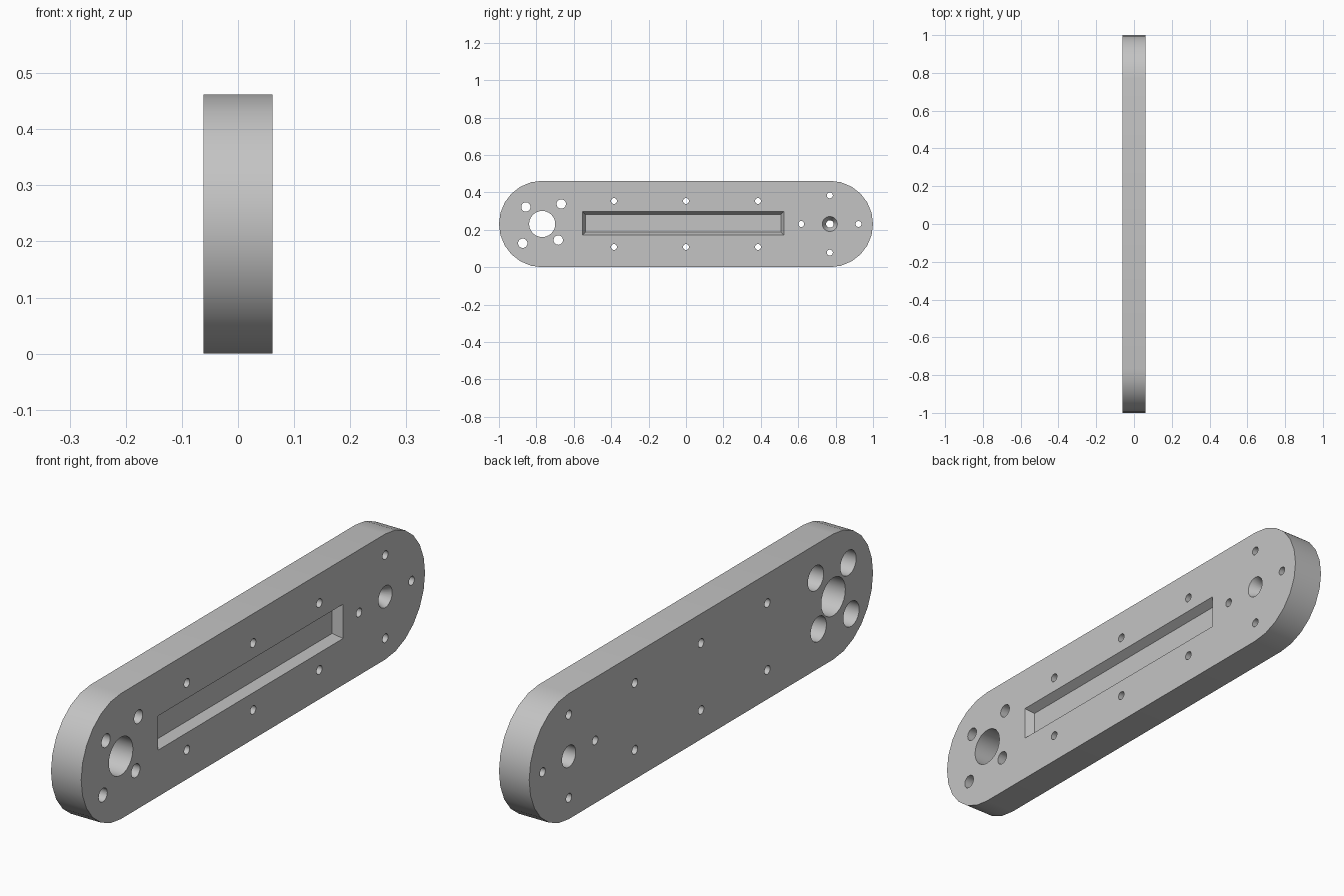
import bpy, bmesh
from math import pi, cos, sin
from mathutils import Vector

if "Cube" in bpy.data.objects:
    bpy.data.objects.remove(bpy.data.objects["Cube"])

HALF = 0.0615      # half thickness
R = 0.231          # end radius, also height of the centre line
END = 1 - R        # y of the end centres
OUT = HALF + 0.02  # cutters reach past the faces

grey = bpy.data.materials.new("plain grey")
grey.use_nodes = True
grey.diffuse_color = (0.55, 0.55, 0.55, 1)
grey.node_tree.nodes["Principled BSDF"].inputs["Base Color"].default_value = grey.diffuse_color


def loft(name, sections):
    """Solid through matching (x, [(y, z), ...]) sections."""
    bm = bmesh.new()
    rings = [[bm.verts.new((x, y, z)) for y, z in pts] for x, pts in sections]
    n = len(rings[0])
    for a, b in zip(rings, rings[1:]):
        for i in range(n):
            j = (i + 1) % n
            bm.faces.new((a[i], a[j], b[j], b[i]))
    bm.faces.new(rings[0])
    bm.faces.new(rings[-1])
    bmesh.ops.recalc_face_normals(bm, faces=bm.faces)
    mesh = bpy.data.meshes.new(name)
    bm.to_mesh(mesh)
    bm.free()
    mesh.materials.append(grey)
    obj = bpy.data.objects.new(name, mesh)
    bpy.context.collection.objects.link(obj)
    return obj


def circle(y, z, r, n=24):
    return [(y + r * cos(2 * pi * i / n), z + r * sin(2 * pi * i / n)) for i in range(n)]


def rectangle(y0, y1, z0, z1, inset=0.0):
    y0, y1, z0, z1 = y0 + inset, y1 - inset, z0 + inset, z1 - inset
    return [(y0, z0), (y1, z0), (y1, z1), (y0, z1)]


# Plate with rounded ends
outline = []
for side in (1, -1):
    for i in range(13):
        a = -pi / 2 + pi * i / 12
        outline.append((side * (END + R * cos(a)), R + side * R * sin(a)))
plate = loft("arm_plate", [(-HALF, outline), (HALF, outline)])

cutters = []


def hole(name, y, z, steps):
    cutters.append(loft(name, [(x, circle(y, z, r)) for x, r in steps]))


def through(name, y, z, r):
    hole(name, y, z, [(-OUT, r), (OUT, r)])


# Main shaft hole and its four bolt holes, recessed on the back
through("shaft_hole", -END, R, 0.07)
for dy, dz in ((-0.087, 0.091), (0.102, 0.107), (-0.104, -0.103), (0.086, -0.086)):
    hole("bolt_hole", -END + dy, R + dz,
         [(-OUT, 0.046), (0.012, 0.046), (0.012, 0.025), (OUT, 0.025)])

# Pivot hole, sunk from both sides, with four screws around it
hole("pivot_hole", END, R,
     [(-OUT, 0.04), (0.0, 0.04), (0.0, 0.02), (0.022, 0.02), (HALF, 0.04), (OUT, 0.04)])
for dy, dz in ((1, 0), (-1, 0), (0, 1), (0, -1)):
    through("pivot_screw_hole", END + 0.153 * dy, R + 0.153 * dz, 0.016)

# Rows of screw holes beside the pocket
for y in (-0.385, 0, 0.385):
    for side in (1, -1):
        through("row_screw_hole", y, R + 0.123 * side, 0.016)

# Shallow pocket with sloping walls
box = (-0.553, 0.523, 0.171, 0.297)
cutters.append(loft("pocket", [(HALF - 0.033, rectangle(*box, 0.016)),
                               (HALF, rectangle(*box)), (OUT, rectangle(*box))]))

# Cut everything out of the plate
bpy.ops.object.select_all(action="DESELECT")
plate.select_set(True)
bpy.context.view_layer.objects.active = plate
for cutter in cutters:
    cutter.hide_render = True
    mod = plate.modifiers.new(cutter.name, "BOOLEAN")
    mod.operation = "DIFFERENCE"
    mod.solver = "EXACT"
    mod.object = cutter
    bpy.ops.object.modifier_apply(modifier=mod.name)
    bpy.data.objects.remove(cutter)

bpy.ops.object.shade_smooth_by_angle(angle=pi / 8)
